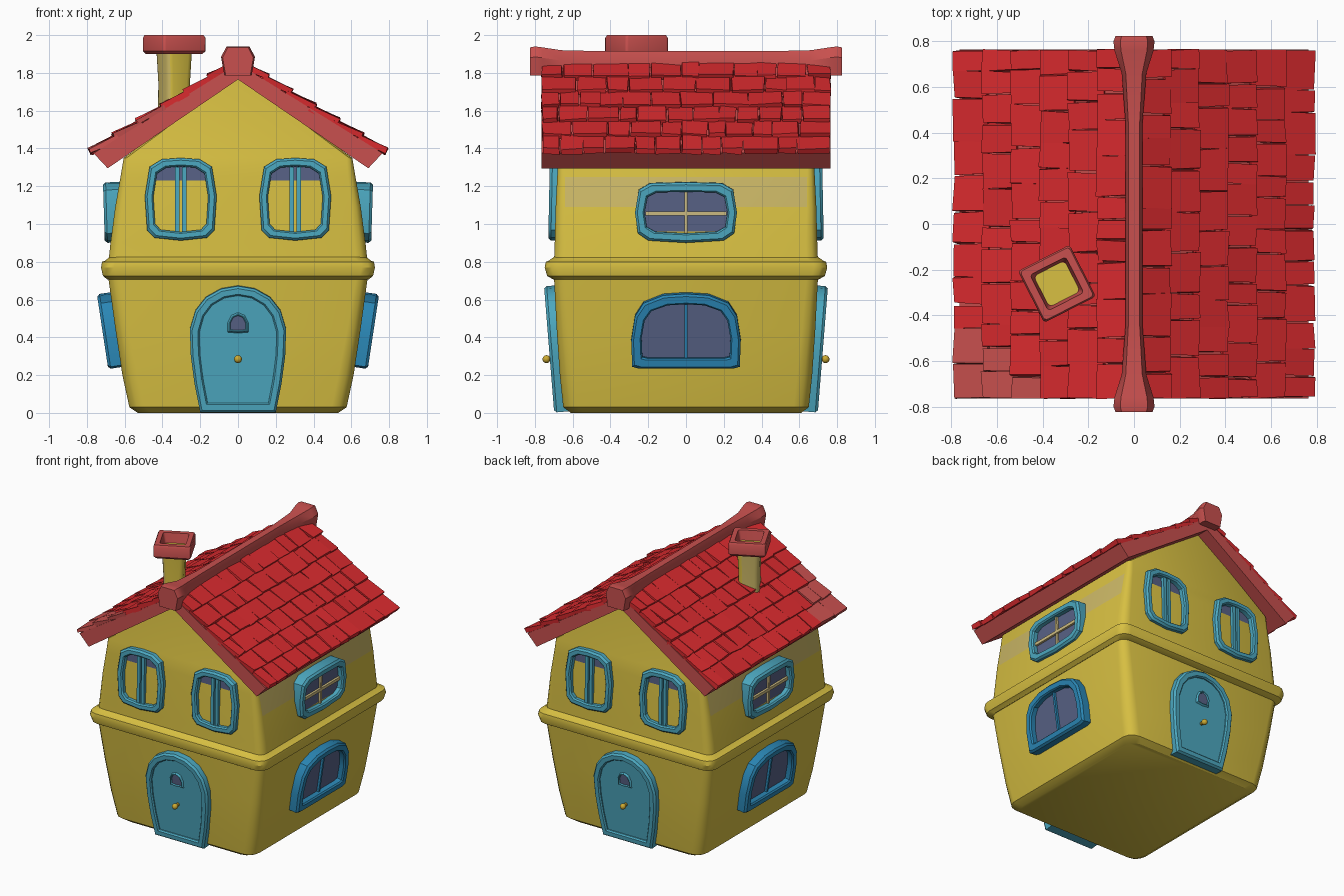
import bpy, bmesh, math, random
from mathutils import Matrix, Vector

random.seed(4)
if "Cube" in bpy.data.objects:
    bpy.data.objects.remove(bpy.data.objects["Cube"], do_unlink=True)


def material(name, r, g, b):
    lin = [((c / 255 + 0.055) / 1.055) ** 2.4 for c in (r, g, b)] + [1]
    m = bpy.data.materials.new(name)
    m.use_nodes = True
    m.diffuse_color = lin
    m.node_tree.nodes["Principled BSDF"].inputs["Base Color"].default_value = lin
    return m


YELLOW = material("yellow_plaster", 216, 192, 66)
FADED = material("faded_plaster", 204, 184, 102)
RED = material("red_tile", 216, 42, 46)
ROSE = material("rose_trim", 200, 80, 78)
CYAN = material("cyan_paint", 76, 168, 192)
BLUE = material("blue_paint", 42, 134, 180)
GLASS = material("slate_glass", 88, 98, 134)
CREAM = material("cream_wood", 206, 188, 130)
GOLD = material("gold_metal", 205, 170, 50)


def finish(name, bm, mats, smooth=True):
    bmesh.ops.recalc_face_normals(bm, faces=bm.faces)
    me = bpy.data.meshes.new(name)
    bm.to_mesh(me)
    bm.free()
    for m in mats:
        me.materials.append(m)
    ob = bpy.data.objects.new(name, me)
    bpy.context.collection.objects.link(ob)
    if smooth:
        bpy.ops.object.select_all(action="DESELECT")
        ob.select_set(True)
        bpy.context.view_layer.objects.active = ob
        bpy.ops.object.shade_smooth_by_angle(angle=math.radians(30))
    return ob


def skin(bm, rings):
    """Bridge a list of equal point rings and return the vertex rings."""
    loops = [[bm.verts.new(p) for p in ring] for ring in rings]
    for a, b in zip(loops, loops[1:]):
        for i in range(len(a)):
            j = (i + 1) % len(a)
            bm.faces.new((a[i], a[j], b[j], b[i]))
    return loops


def loft(name, rings, mats, rule=None, smooth=True):
    bm = bmesh.new()
    loops = skin(bm, rings)
    bm.faces.new(loops[0])
    bm.faces.new(loops[-1])
    bmesh.ops.recalc_face_normals(bm, faces=bm.faces)
    if rule:
        for f in bm.faces:
            f.material_index = rule(f)
    return finish(name, bm, mats, smooth)


def box(name, size, matrix, mat):
    bm = bmesh.new()
    bmesh.ops.create_cube(bm, size=1, matrix=matrix @ Matrix.Diagonal((*size, 1)))
    return finish(name, bm, [mat], False)


def rounded(z, hx, hy, r):
    """Rounded rectangle at height z."""
    pts = []
    for q, (sx, sy) in enumerate(((1, 1), (-1, 1), (-1, -1), (1, -1))):
        for k in range(4):
            a = math.radians(90 * q + 30 * k)
            pts.append(Vector((sx * (hx - r) + r * math.cos(a),
                               sy * (hy - r) + r * math.sin(a), z)))
    return pts


# Walls: flared ground floor, tapering upper floor and gable
def plaster(f):
    c = f.calc_center_median()
    return int(abs(f.normal.x) > 0.9 and 1.09 < c.z < 1.25 and abs(c.y) < 0.3)


loft("lower_walls", [rounded(*r) for r in (
    (0, .53, .61, .08), (.03, .575, .65, .08), (.2, .612, .668, .08),
    (.45, .65, .685, .07), (.74, .69, .7, .06))], [YELLOW])
loft("upper_walls", [rounded(*r) for r in (
    (.76, .69, .7, .06), (.9, .675, .695, .06), (1.09, .65, .69, .05),
    (1.25, .622, .682, .04), (1.35, .605, .677, .03),
    (1.78, .015, .67, .01))], [YELLOW, FADED], plaster)
loft("floor_band", [rounded(*r) for r in (
    (.705, .69, .7, .07), (.725, .715, .735, .07), (.77, .725, .748, .07),
    (.8, .72, .742, .07), (.805, .705, .728, .07), (.825, .68, .7, .07))], [YELLOW])

# Roof slab with visible trim along its edges
half = [(0, 1.85), (.765, 1.375), (.69, 1.295), (0, 1.765)]
section = half + [(-x, z) for x, z in half[2:0:-1]]
loft("roof_slab", [[(x, y, z) for x, z in section] for y in (-.765, .765)], [ROSE], smooth=False)

# Hand-cut shingles, overlapping in rows down each slope
ROWS, PITCH = 6, .148
slope = math.atan2(.475, .765)
for side, label in ((1, "left"), (-1, "right")):
    bm = bmesh.new()
    for row in range(ROWS):
        y = -.765
        while y < .76:
            w = random.uniform(.09, .19)
            if y + w > .70:
                w = .765 - y
            s = .02 + PITCH * (row + .5)
            c = Vector((side * s * math.cos(slope), y + w / 2, 1.862 - s * math.sin(slope)))
            tilt = slope - .1 + random.uniform(-.04, .03)
            mat = (Matrix.Translation(c) @ Matrix.Rotation(side * tilt, 4, "Y")
                   @ Matrix.Rotation(random.uniform(-.03, .03), 4, "X")
                   @ Matrix.Diagonal((PITCH + .02, w - .006, .032, 1)))
            cube = bmesh.ops.create_cube(bm, size=1, matrix=mat)["verts"]
            for v in cube:
                v.co += Vector([random.uniform(-.006, .006) for _ in range(3)])
            worn = side < 0 and c.x < -.9 - c.y * .35 - (c.y + .75) * .75 + .25 and row > 2
            for f in {f for v in cube for f in v.link_faces}:
                f.material_index = int(worn)
            y += w
    finish(label + "_shingles", bm, [RED, ROSE], False)

# Ridge cap, flared at both ends
rings = []
for y, w, top in ((-.825, .9, 1.935), (-.8, 1, 1.94), (-.76, .95, 1.935), (-.66, .6, 1.92),
                  (-.45, .42, 1.915), (.45, .42, 1.915), (.66, .6, 1.92), (.76, .95, 1.935),
                  (.8, 1, 1.94), (.825, .9, 1.935)):
    side = [(.06, top), (.09, top - .055), (.072, 1.785)]
    rings.append([(x * w, y, z) for x, z in side] + [(-x * w, y, z) for x, z in side[::-1]])
loft("ridge_cap", rings, [ROSE])

# Chimney: slim stack with a square hollow cap, turned on the roof
turn = Matrix.Translation((-.338, -.262, 0)) @ Matrix.Rotation(math.radians(27), 4, "Z")


def ring_at(z, h, r=.015):
    return [turn @ p for p in rounded(z, h, h, r)]


loft("chimney_stack", [ring_at(1.5, .072, .03), ring_at(1.75, .07, .03), ring_at(1.93, .078, .03)],
     [YELLOW, FADED], lambda f: int(f.normal.x < -.3))
loft("chimney_cap", [ring_at(1.9, .07), ring_at(1.9, .115), ring_at(1.915, .127), ring_at(1.985, .127),
                     ring_at(2, .12), ring_at(2, .088), ring_at(1.925, .075)], [ROSE])


# Framed panels: outline mirrored from its right half, front plane at local y = 0
def frame(name, outline, place, border, inset, mats, depth=.1):
    pts = outline + [(-u, v) for u, v in outline[::-1] if u > 0]
    w = max(u for u, v in pts)
    mid = (pts[0][1] + outline[-1][1]) / 2
    h = pts[0][1] - mid

    def ring(t, y):
        return [place @ Vector((u * (1 - t / w), y, mid + (v - mid) * (1 - t / h))) for u, v in pts]

    bm = bmesh.new()
    loops = skin(bm, [ring(0, depth), ring(0, .014), ring(.012, 0),
                      ring(border - .008, 0), ring(border, .01), ring(border, inset)])
    bm.faces.new(loops[-1]).material_index = 1
    bm.faces.new(loops[0])
    return finish(name, bm, mats)


def site(x, y, z, yaw, lean):
    return (Matrix.Rotation(math.radians(yaw), 4, "Z") @ Matrix.Translation((x, y, z))
            @ Matrix.Rotation(lean, 4, "X"))


def bar(name, place, u, v, y, size, mat):
    box(name, size, place @ Matrix.Translation((u, y, v)), mat)


TALL = [(0, .222), (.1, .215), (.165, .175), (.19, .02), (.178, -.16), (.14, -.2), (0, -.215)]
WIDE = [(0, .16), (.19, .155), (.25, .12), (.27, .0), (.255, -.11), (.2, -.148), (0, -.16)]
ARCH = [(0, .2), (.12, .192), (.225, .15), (.27, .08), (.29, -.05), (.285, -.19), (.25, -.2), (0, -.2)]
DOOR = [(0, .67), (.09, .655), (.17, .61), (.225, .54), (.255, .44), (.25, .3), (.23, .15), (.2, 0), (0, 0)]
PEEP = [(0, .055), (.035, .04), (.055, 0), (.055, -.05), (0, -.055)]

# Front and back share doors and upper windows
for end, yaw in (("front", 0), ("back", 180)):
    for sx, label in ((1, "left"), (-1, "right")):
        p = site(sx * .303, -.725, 1.128, yaw, -.02)
        frame(f"{end}_{label}_window", TALL, p, .045, .04, [CYAN, GLASS])
        for u in (-.018, .018):
            bar(f"{end}_{label}_mullion", p, u, 0, .03, (.024, .03, .35), CYAN)
    p = site(0, -.698, 0.002, yaw, .08)
    frame(f"{end}_door", DOOR, p, .05, .018, [CYAN, CYAN])
    peep = p @ Matrix.Translation((0, .004, .475))
    frame(f"{end}_door_window", PEEP, peep, .016, .011, [CYAN, GLASS], .03)
    bm = bmesh.new()
    bmesh.ops.create_uvsphere(bm, u_segments=12, v_segments=8, radius=.021,
                              matrix=p @ Matrix.Translation((0, -.018, .285)))
    bmesh.ops.create_cone(bm, cap_ends=True, segments=10, radius1=.012, radius2=.012, depth=.05,
                          matrix=p @ Matrix.Translation((0, .005, .285)) @ Matrix.Rotation(math.pi / 2, 4, "X"))
    finish(f"{end}_door_knob", bm, [GOLD])

# Side windows: cream-barred above, deep blue arched below
for label, yaw in (("left", 90), ("right", -90)):
    p = site(0, -.71, 1.06, yaw, .03)
    frame(f"{label}_upper_window", WIDE, p, .05, .04, [CYAN, GLASS])
    bar(f"{label}_crossbar", p, 0, -.005, .03, (.43, .016, .022), CREAM)
    bar(f"{label}_upright", p, 0, 0, .034, (.018, .016, .22), CREAM)
    p = site(0, -.717, .43, yaw, .15)
    frame(f"{label}_lower_window", ARCH, p, .055, .045, [BLUE, GLASS])
    bar(f"{label}_lower_mullion", p, 0, 0, .038, (.016, .02, .29), BLUE)
